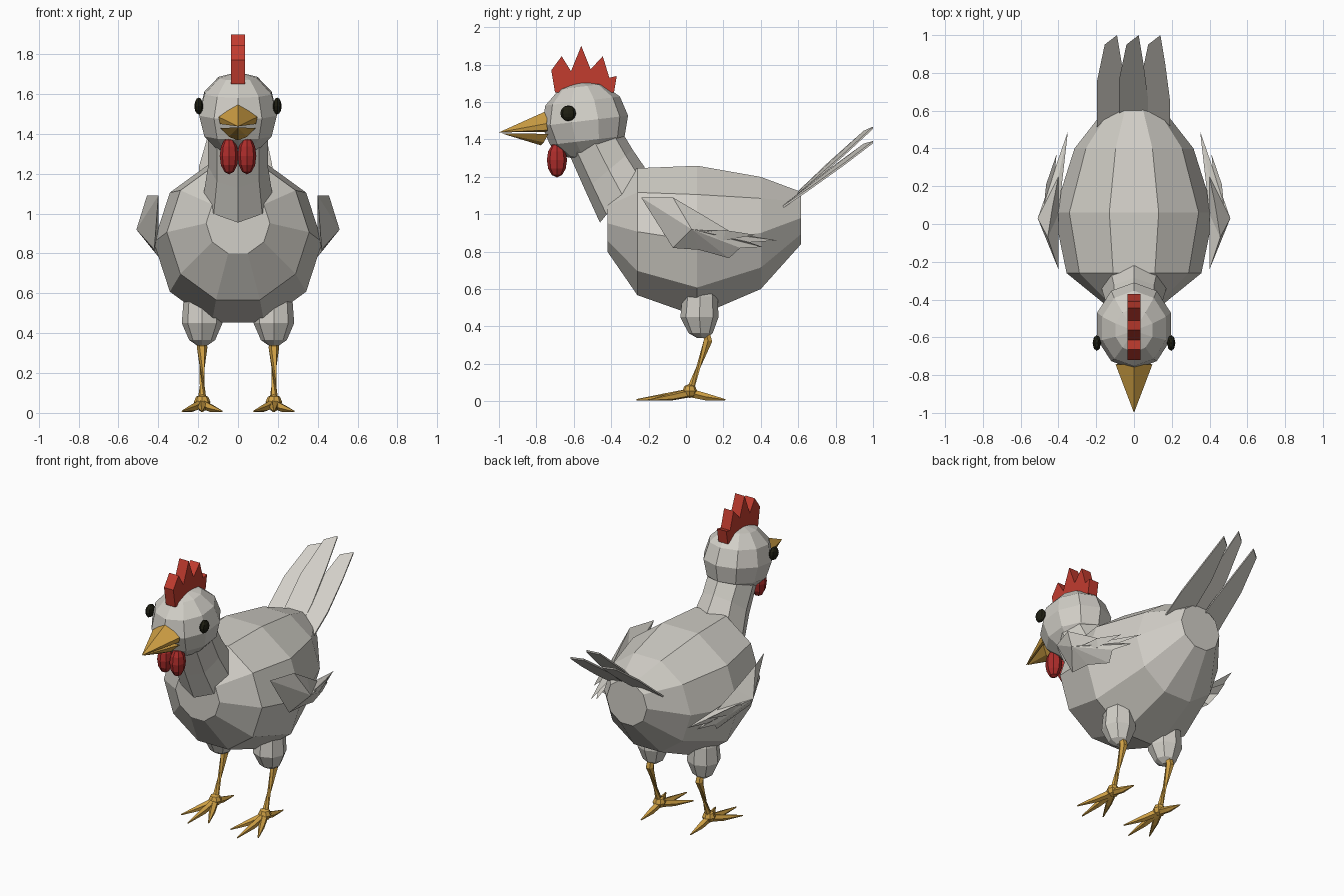
import bpy, bmesh, math
from mathutils import Vector

if "Cube" in bpy.data.objects:
    bpy.data.objects.remove(bpy.data.objects["Cube"])


def material(name, rgb):
    m = bpy.data.materials.new(name)
    m.diffuse_color = (*rgb, 1)
    m.use_nodes = True
    m.node_tree.nodes["Principled BSDF"].inputs["Base Color"].default_value = m.diffuse_color
    return m


FEATHER = material("pale_feather", (0.64, 0.62, 0.57))
RED = material("comb_red", (0.54, 0.045, 0.028))
DARK_RED = material("wattle_red", (0.42, 0.026, 0.024))
YELLOW = material("beak_yellow", (0.64, 0.36, 0.06))
BLACK = material("eye_black", (0.013, 0.013, 0.006))


def make(name, verts, faces, mat):
    me = bpy.data.meshes.new(name)
    bm = bmesh.new()
    vs = [bm.verts.new(v) for v in verts]
    for f in faces:
        bm.faces.new([vs[i] for i in f])
    bmesh.ops.recalc_face_normals(bm, faces=bm.faces)
    bm.to_mesh(me)
    bm.free()
    me.materials.append(mat)
    ob = bpy.data.objects.new(name, me)
    bpy.context.collection.objects.link(ob)
    return ob


def loft(name, rings, mat):
    """Skin a list of equal rings and cap both ends."""
    n = len(rings[0])
    faces = [list(range(n)), [(len(rings) - 1) * n + i for i in range(n)]]
    for r in range(len(rings) - 1):
        for i in range(n):
            j = (i + 1) % n
            faces.append([r * n + i, r * n + j, (r + 1) * n + j, (r + 1) * n + i])
    return make(name, [p for ring in rings for p in ring], faces, mat)


def circle(center, u, v, n, phase=0.0):
    c, u, v = Vector(center), Vector(u), Vector(v)
    angles = [math.tau * i / n + phase for i in range(n)]
    return [c + u * math.cos(a) + v * math.sin(a) for a in angles]


def tube(name, points, radii, n, mat):
    """Tube in which each ring is square to the local path direction."""
    pts = [Vector(p) for p in points]
    rings = []
    for i, p in enumerate(pts):
        d = (pts[min(i + 1, len(pts) - 1)] - pts[max(i - 1, 0)]).normalized()
        side = d.cross(Vector((0, 0, 1)))
        side = side.normalized() if side.length > 0.3 else Vector((1, 0, 0))
        rings.append(circle(p, side * radii[i], side.cross(d) * radii[i], n))
    return loft(name, rings, mat)


def ball(name, loc, size, seg, rings, mat, rot=(0, 0, 0)):
    bpy.ops.mesh.primitive_uv_sphere_add(segments=seg, ring_count=rings, radius=1,
                                         location=loc, rotation=rot)
    ob = bpy.context.object
    ob.name = ob.data.name = name
    ob.scale = size
    ob.data.materials.append(mat)
    return ob


def pyramid(name, base, tip, mat):
    n = len(base)
    faces = [[i, (i + 1) % n, n] for i in range(n)] + [list(range(n))]
    return make(name, base + [tip], faces, mat)


# Body: ten-sided rings along y (y, centre height, radius)
body = [(-0.42, 0.952, 0.16), (-0.26, 0.907, 0.357), (0.06, 0.857, 0.423),
        (0.40, 0.90, 0.315), (0.615, 0.98, 0.147)]
loft("body", [circle((0, y, z), (r, 0, 0), (0, 0, r), 10) for y, z, r in body], FEATHER)

# Neck: eight-sided, leaning forward (front point, back point, half width)
neck = [((-0.46, 0.955), (-0.22, 1.25), 0.172),
        ((-0.54, 1.13), (-0.285, 1.345), 0.15),
        ((-0.62, 1.31), (-0.36, 1.47), 0.15)]
rings = []
for (fy, fz), (by, bz), w in neck:
    rings.append(circle((0, (fy + by) / 2, (fz + bz) / 2), (w, 0, 0),
                        (0, (by - fy) / 2, (bz - fz) / 2), 8))
loft("neck", rings, FEATHER)

# Head
ball("head", (0, -0.54, 1.50), (0.205, 0.232, 0.212), 10, 6, FEATHER, (0.12, 0, 0))

# Comb: extruded zigzag
comb = [(-0.70, 1.65), (-0.72, 1.77), (-0.665, 1.845), (-0.615, 1.765), (-0.56, 1.90),
        (-0.51, 1.775), (-0.445, 1.845), (-0.41, 1.73), (-0.37, 1.74), (-0.385, 1.65)]
loft("comb", [[(x, y, z) for y, z in comb] for x in (-0.034, 0.034)], RED)

# Beak halves
pyramid("upper_beak", [(0, -0.74, 1.555), (0.097, -0.745, 1.485), (0.09, -0.74, 1.45),
                       (0, -0.74, 1.44), (-0.09, -0.74, 1.45), (-0.097, -0.745, 1.485)],
        (0, -1.0, 1.438), YELLOW)
pyramid("lower_beak", [(0.09, -0.735, 1.43), (0.045, -0.76, 1.385), (0, -0.775, 1.368),
                       (-0.045, -0.76, 1.385), (-0.09, -0.735, 1.43)],
        (0, -0.985, 1.432), YELLOW)

# Tail: three overlapping thin blades
blade = [(-0.08, 0.50), (-0.08, 0.76), (-0.04, 0.95), (0.025, 1.0), (0.05, 0.85),
         (0.075, 0.66), (0.075, 0.50)]
for name, dx, slope in (("tail_left", -0.115, 0.74), ("tail_middle", 0, 0.9),
                        ("tail_right", 0.115, 0.74)):
    loft(name, [[(x + dx, y, 1.04 + (y - 0.52) * (slope - x * 0.8) + t) for x, y in blade]
                for t in (-0.006, 0.006)], FEATHER)

# Wing outline, followed by its outer ridge point and its inner point
wing = [(0.40, -0.24, 1.09), (0.457, -0.07, 1.09), (0.43, 0.10, 0.99), (0.40, 0.25, 0.90),
        (0.35, 0.49, 0.86), (0.40, 0.34, 0.85), (0.365, 0.41, 0.825), (0.41, 0.29, 0.82),
        (0.385, 0.23, 0.765), (0.42, 0.07, 0.81), (0.42, -0.07, 0.82),
        (0.51, 0.03, 0.92), (0.40, 0.05, 0.92)]
W = len(wing) - 2
wing_faces = [[i, (i + 1) % W, c] for i in range(W) for c in (W, W + 1)]

for side, s in (("left", -1), ("right", 1)):
    make("wing_" + side, [(s * x, y, z) for x, y, z in wing], wing_faces, FEATHER)
    # Wing feather laid over the rear of the wing
    make("wing_feather_" + side,
         [(s * 0.485, 0.02, 0.91), (s * 0.465, 0.21, 0.915), (s * 0.41, 0.37, 0.89),
          (s * 0.45, 0.20, 0.86), (s * 0.43, 0.15, 0.88)],
         [[0, 1, 3], [1, 2, 3], [0, 1, 4], [1, 2, 4], [2, 3, 4], [0, 3, 4]], FEATHER)

    # Face details
    ball("eye_" + side, (s * 0.197, -0.63, 1.54), (0.022, 0.042, 0.042), 8, 6, BLACK)
    ball("wattle_" + side, (s * 0.045, -0.69, 1.29), (0.047, 0.054, 0.093), 8, 6, DARK_RED)

    # Legs
    x = s * 0.18
    thigh = [(0.07, 0.62, 0.08), (0.075, 0.56, 0.094), (0.072, 0.45, 0.102),
             (0.078, 0.365, 0.065), (0.085, 0.338, 0.025)]
    loft("thigh_" + side, [circle((x, y, z), (r, 0, 0), (0, r, 0), 8) for y, z, r in thigh],
         FEATHER)
    tube("shin_" + side, [(x, 0.105, 0.37), (x, 0.118, 0.325), (x, 0.02, 0.055)],
         [0.024, 0.026, 0.023], 6, YELLOW)
    ball("ankle_" + side, (x, 0.02, 0.055), (0.042, 0.04, 0.038), 8, 4, YELLOW)

    # Toes taper to the ground
    for name, tx, ty in (("front", 0, -0.265), ("inner", -0.10, -0.19),
                         ("outer", 0.10, -0.19), ("back", 0, 0.21)):
        tip = Vector((x + s * tx, ty, 0.008))
        start = Vector((x, 0.02, 0.045))
        mid = start.lerp(tip, 0.45) + Vector((0, 0, -0.004))
        tube(name + "_toe_" + side, [start, mid, tip], [0.024, 0.02, 0.004], 5, YELLOW)
